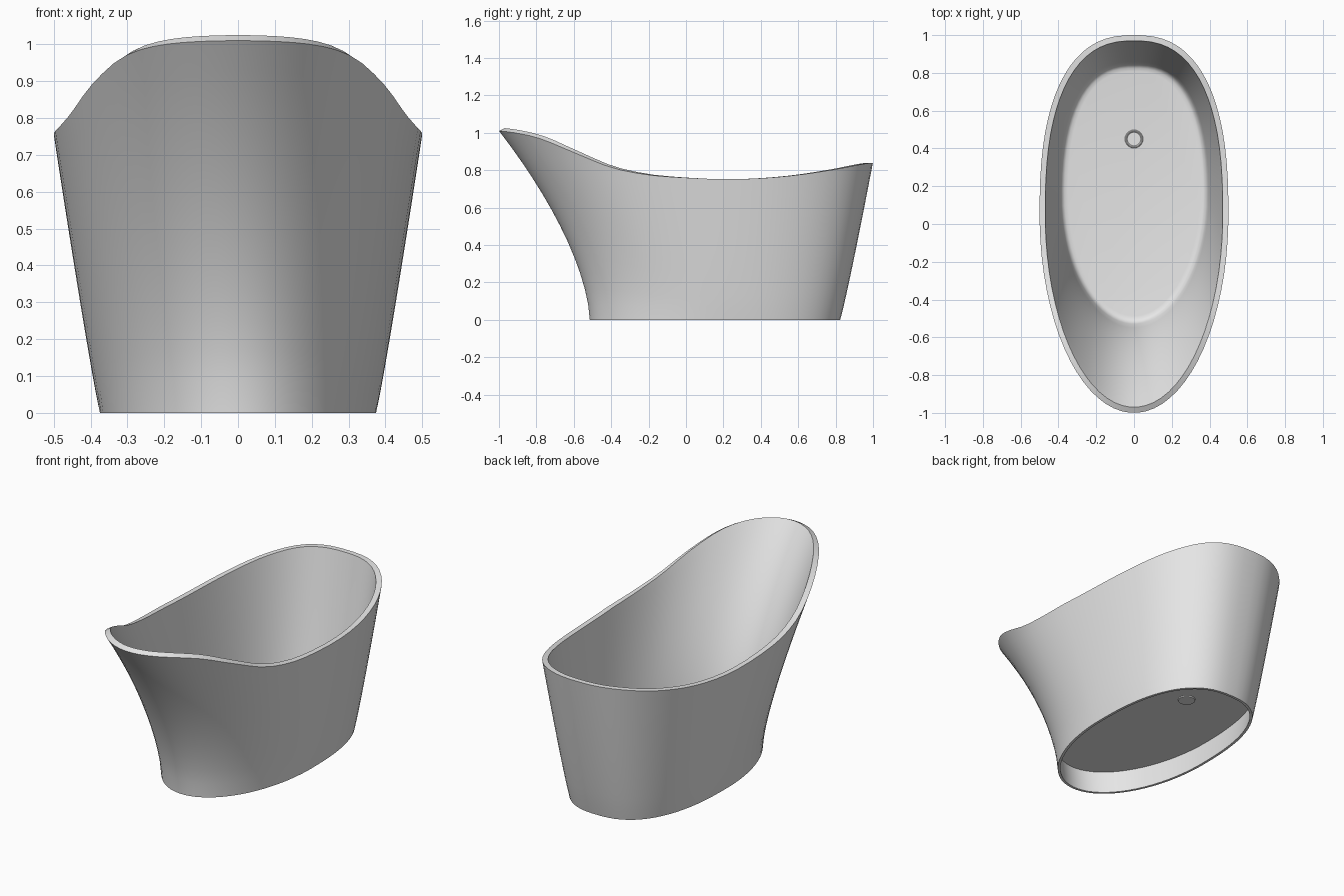
import bpy, bmesh, math

if "Cube" in bpy.data.objects:
    bpy.data.objects.remove(bpy.data.objects["Cube"])

SEG = 72
FLOOR = 0.15
# rim height at y = -1.0, -0.8 ... 1.0
RIM_Z = [1.01, 0.975, 0.895, 0.815, 0.775, 0.76, 0.752, 0.757, 0.775, 0.805, 0.84]

enamel = bpy.data.materials.new("white_enamel")
enamel.diffuse_color = (0.8, 0.8, 0.8, 1)
enamel.use_nodes = True
enamel.node_tree.nodes["Principled BSDF"].inputs["Base Color"].default_value = enamel.diffuse_color


def rim_height(y):
    """Smooth curve through the rim heights."""
    f = max(0.0, min(9.9999, (y + 1) * 5))
    i = int(f)
    t = f - i
    p0, p1, p2, p3 = (RIM_Z[max(0, min(10, i + k))] for k in (-1, 0, 1, 2))
    return p1 + 0.5 * t * (p2 - p0 + t * (2 * p0 - 5 * p1 + 4 * p2 - p3
                                          + t * (3 * (p1 - p2) + p3 - p0)))


def egg(a, half, centre, front, back, inset):
    """Egg outline: plain ellipse at the front, fuller curve at the back."""
    c, s = math.cos(a), math.sin(a)
    e = 0.8 if s > 0 else 1.0
    x = (half - inset) * math.copysign(abs(c) ** e, c)
    y = centre + ((back if s > 0 else front) - inset) * math.copysign(abs(s) ** e, s)
    return x, y


def top_z(a, inner):
    """Rim height at an angle; the inner lip rises a little at the front."""
    z = rim_height(egg(a, 0.5, 0.05, 1.05, 0.95, 0)[1])
    return z + (0.015 * max(0.0, -math.sin(a)) if inner else 0)


def wall(a, z, inner, extra=0.0):
    """Point on the outer or inner wall at angle a and height z."""
    bx, by = egg(a, 0.375, 0.15, 0.665, 0.675, (0.015 if inner else 0) + extra)
    rx, ry = egg(a, 0.5, 0.05, 1.05, 0.95, (0.03 if inner else 0) + extra)
    flare = 0.92 + 0.68 * max(0.0, -math.sin(a))
    f = max(0.0, z / top_z(a, inner)) ** flare
    return bx + (rx - bx) * f, by + (ry - by) * f, z


def finish(bm, name):
    bmesh.ops.recalc_face_normals(bm, faces=bm.faces)
    me = bpy.data.meshes.new(name)
    bm.to_mesh(me)
    bm.free()
    me.materials.append(enamel)
    ob = bpy.data.objects.new(name, me)
    bpy.context.collection.objects.link(ob)
    bpy.ops.object.select_all(action='DESELECT')
    ob.select_set(True)
    bpy.context.view_layer.objects.active = ob
    bpy.ops.object.shade_smooth_by_angle(angle=math.radians(35))
    return ob


def loft(bm, rings):
    """Skin a list of closed rings and cap both ends."""
    loops = [[bm.verts.new(p) for p in r] for r in rings]
    for A, B in zip(loops, loops[1:]):
        n = len(A)
        for i in range(n):
            bm.faces.new((A[i], A[(i + 1) % n], B[(i + 1) % n], B[i]))
    bm.faces.new(loops[0])
    bm.faces.new(loops[-1])


angles = [2 * math.pi * (i + 0.5) / SEG for i in range(SEG)]
STEPS = 12
rings = []
# hollow underside
for z in (FLOOR - 0.012, 0.0):
    rings.append([wall(a, z, True) for a in angles])
# outer wall, base to rim
for k in range(STEPS + 1):
    rings.append([wall(a, top_z(a, False) * k / STEPS, False) for a in angles])
# inner wall, lip down to the floor curve
low = FLOOR + 0.03
for k in range(STEPS, -1, -1):
    rings.append([wall(a, low + (top_z(a, True) - low) * k / STEPS, True) for a in angles])
# rounded edge of the floor
for dz, inset in ((0.01, 0.007), (0.003, 0.018), (0.0, 0.035)):
    rings.append([wall(a, FLOOR + dz, True, inset) for a in angles])
bm = bmesh.new()
loft(bm, rings)
finish(bm, "tub_shell")

# drain: low ring with a dished middle, showing on both sides of the floor
profile = [(0.03, -0.018), (0.046, -0.018), (0.048, -0.01), (0.048, 0.001),
           (0.045, 0.005), (0.041, 0.005), (0.036, 0.001)]
bm = bmesh.new()
loft(bm, [[(r * math.cos(2 * math.pi * i / 24), 0.45 + r * math.sin(2 * math.pi * i / 24),
            FLOOR + z) for i in range(24)] for r, z in profile])
finish(bm, "drain")
